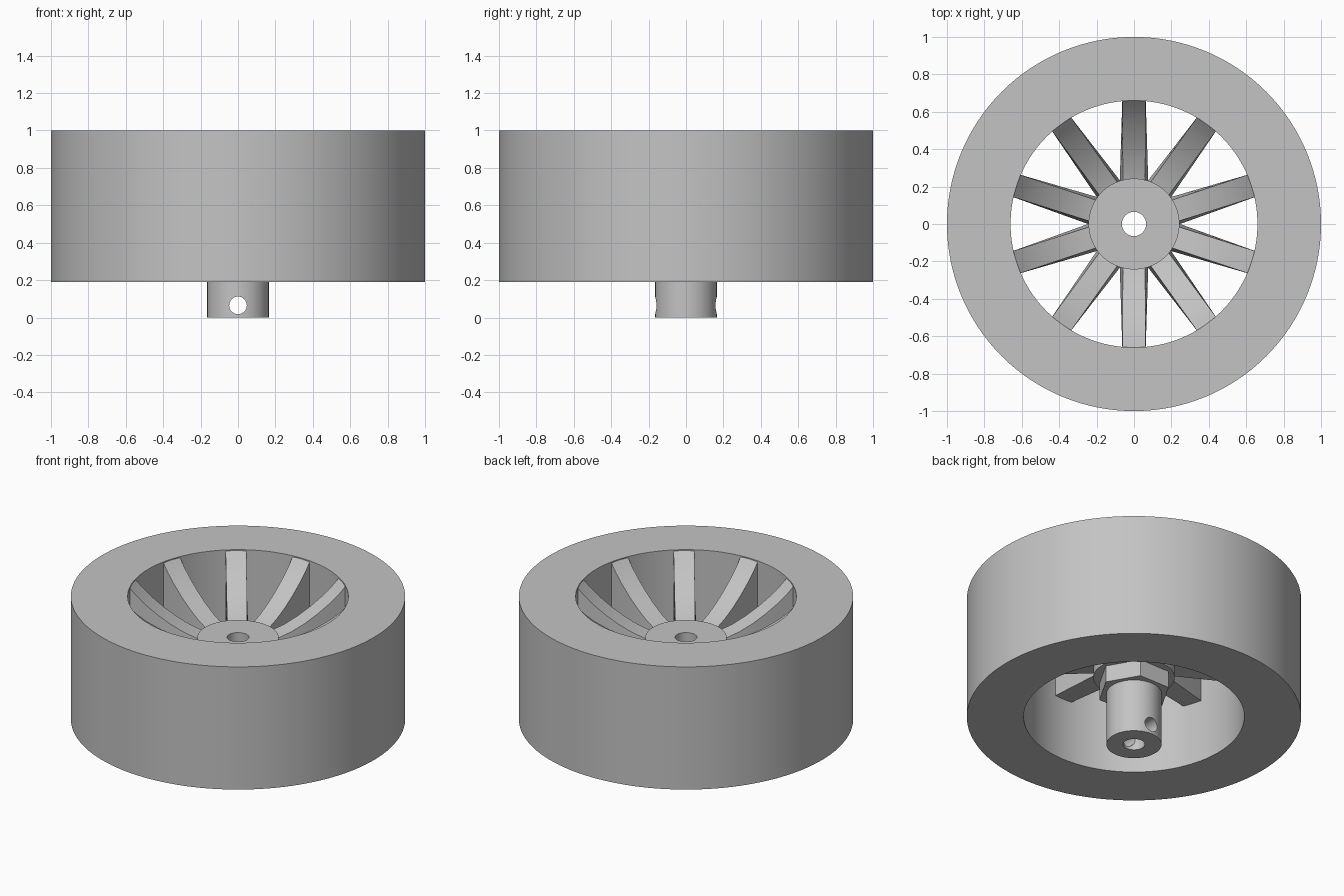
import bpy, bmesh, math
from mathutils import Matrix

cube = bpy.data.objects.get("Cube")
if cube:
    bpy.data.objects.remove(cube, do_unlink=True)

GREY = (0.55, 0.55, 0.55, 1)
grey = bpy.data.materials.new("plain grey")
grey.use_nodes = True
grey.diffuse_color = GREY
grey.node_tree.nodes["Principled BSDF"].inputs["Base Color"].default_value = GREY


def finish(name, bm):
    """Turn a bmesh into a named, shaded object."""
    bmesh.ops.recalc_face_normals(bm, faces=bm.faces)
    mesh = bpy.data.meshes.new(name)
    bm.to_mesh(mesh)
    bm.free()
    mesh.materials.append(grey)
    obj = bpy.data.objects.new(name, mesh)
    bpy.context.collection.objects.link(obj)
    return obj


def smooth(obj):
    bpy.ops.object.select_all(action='DESELECT')
    obj.select_set(True)
    bpy.context.view_layer.objects.active = obj
    bpy.ops.object.shade_smooth_by_angle(angle=math.radians(30))


def ring(name, inner, outer, low, high, sides):
    """Closed tube made by turning a rectangle around z."""
    bm = bmesh.new()
    loops = []
    for i in range(sides):
        a = 2 * math.pi * i / sides
        loops.append([bm.verts.new((r * math.cos(a), r * math.sin(a), z))
                      for r, z in ((inner, low), (outer, low), (outer, high), (inner, high))])
    bridge(bm, loops, closed=True)
    return finish(name, bm)


def bridge(bm, loops, closed=False):
    pairs = list(zip(loops, loops[1:]))
    if closed:
        pairs.append((loops[-1], loops[0]))
    for a, b in pairs:
        for j in range(4):
            k = (j + 1) % 4
            bm.faces.new((a[j], a[k], b[k], b[j]))
    if not closed:
        bm.faces.new(loops[0])
        bm.faces.new(loops[-1])


# Broad tyre and rim
smooth(ring("rim", 0.66, 1.0, 0.19, 1.0, 128))

# Hub plate and hexagonal collar
smooth(ring("hub_plate", 0.065, 0.243, 0.46, 0.73, 64))
ring("hex_collar", 0.1, 0.22, 0.35, 0.47, 6)

# Axle sleeve with a cross-drilled pin hole
sleeve = ring("axle_sleeve", 0.065, 0.165, 0.0, 0.47, 64)
bm = bmesh.new()
bmesh.ops.create_cone(bm, cap_ends=True, segments=32, radius1=0.047, radius2=0.047, depth=1,
                      matrix=Matrix.Translation((0, 0, 0.065)) @ Matrix.Rotation(math.pi / 2, 4, 'X'))
drill = finish("pin_hole_cutter", bm)
drill.hide_render = True
cut = sleeve.modifiers.new("pin_hole", 'BOOLEAN')
cut.operation = 'DIFFERENCE'
cut.solver = 'EXACT'
cut.object = drill
bpy.context.view_layer.objects.active = sleeve
bpy.ops.object.modifier_apply(modifier=cut.name)
bpy.data.objects.remove(drill, do_unlink=True)
smooth(sleeve)

# Ten dished spokes, drafted wider underneath towards the hub
STATIONS = ((0.2, 0.705), (0.25, 0.72), (0.32, 0.745), (0.4, 0.785),
            (0.48, 0.835), (0.56, 0.895), (0.62, 0.95), (0.665, 1.0))
for n in range(10):
    bm = bmesh.new()
    loops = []
    for r, top in STATIONS:
        t = (r - 0.2) / 0.465
        wide = 0.077 - 0.0145 * t
        slim = 0.059 + 0.0035 * t
        base = 0.565 + 0.04 * t
        loops.append([bm.verts.new(p) for p in
                      ((r, -wide, base), (r, wide, base), (r, slim, top), (r, -slim, top))])
    bridge(bm, loops)
    bm.transform(Matrix.Rotation(math.radians(18 + 36 * n), 4, 'Z'))
    smooth(finish(f"spoke_{n + 1}", bm))
